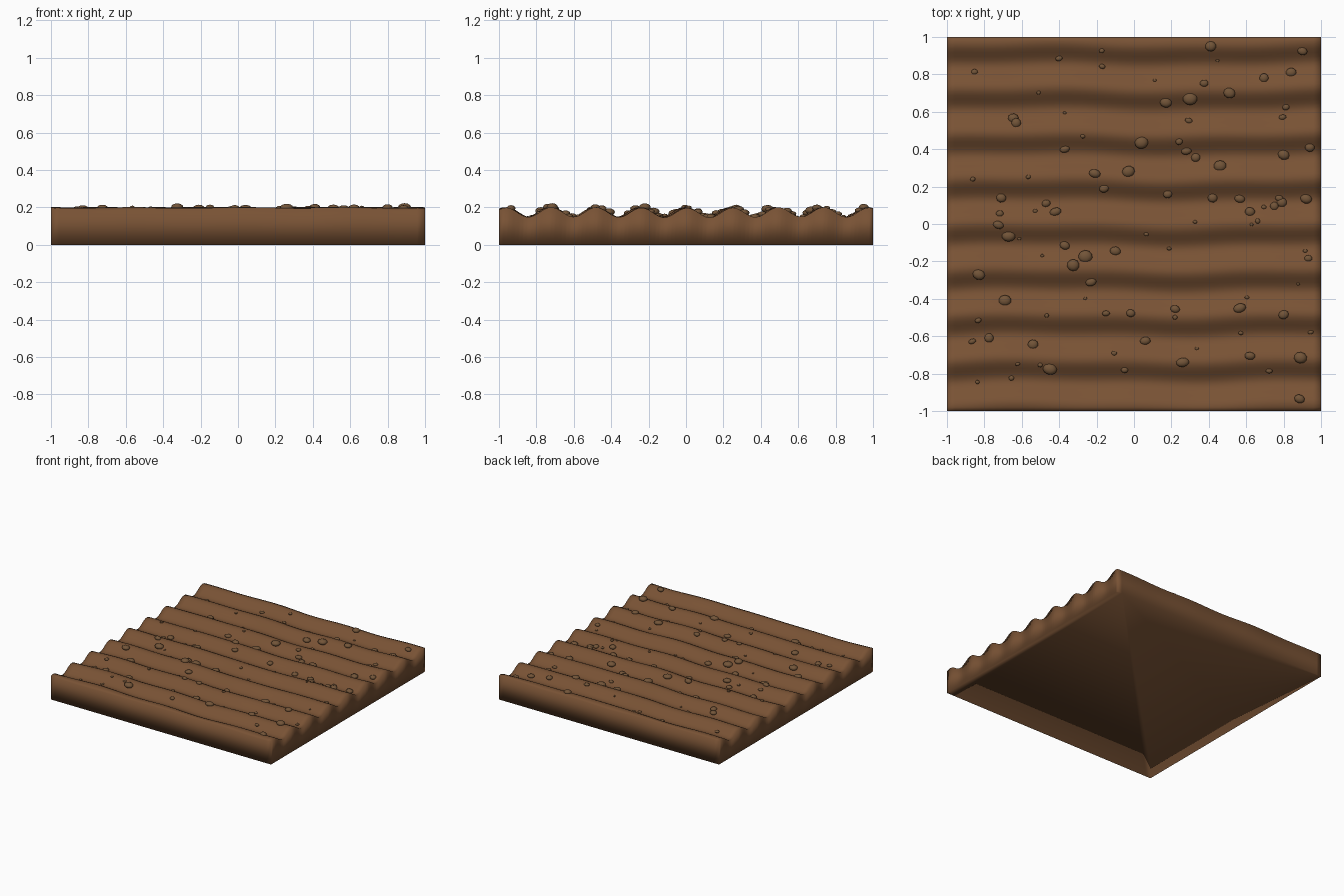
import bpy, bmesh, math, random
from mathutils import Matrix

if "Cube" in bpy.data.objects:
    bpy.data.objects.remove(bpy.data.objects["Cube"])
random.seed(4)


def material(name, colour):
    m = bpy.data.materials.new(name)
    m.diffuse_color = (*colour, 1)
    m.use_nodes = True
    m.node_tree.nodes["Principled BSDF"].inputs["Base Color"].default_value = m.diffuse_color
    return m


SOIL = material("soil_brown", (0.19, 0.085, 0.035))
STONE = material("pebble_brown", (0.17, 0.09, 0.04))


# Furrows run along x and meander slightly
def height(x, y):
    phase = 26 * y + 0.2 * math.sin(4 * x + 0.6) + 0.12 * math.sin(9 * x + 2 * y)
    return 0.173 + 0.026 * math.cos(phase) + 0.002 * math.sin(11 * x + 5 * y)


def finish(bm, name, mat):
    bmesh.ops.recalc_face_normals(bm, faces=bm.faces)
    me = bpy.data.meshes.new(name)
    bm.to_mesh(me)
    bm.free()
    me.materials.append(mat)
    me.shade_smooth()
    ob = bpy.data.objects.new(name, me)
    bpy.context.collection.objects.link(ob)
    return ob


# Soil block: rippled top, straight walls, flat underside
bm = bmesh.new()
bmesh.ops.create_grid(bm, x_segments=48, y_segments=96, size=1)
border = [e for e in bm.edges if e.is_boundary]
ext = bmesh.ops.extrude_edge_only(bm, edges=border)["geom"]
base = {g for g in ext if isinstance(g, bmesh.types.BMVert)}
for v in bm.verts:
    v.co.z = 0 if v in base else height(v.co.x, v.co.y)
bmesh.ops.contextual_create(bm, geom=[g for g in ext if isinstance(g, bmesh.types.BMEdge)])
finish(bm, "ploughed_soil", SOIL)

# Large pebbles: x, y, radius
big = [
    (-.21, .27, .03), (-.03, .28, .031), (.04, .435, .036), (.3, .67, .036), (.17, .65, .03),
    (.51, .70, .028), (.84, .81, .025), (.695, .78, .026), (.9, .925, .024), (.41, .95, .03),
    (-.645, .565, .026), (-.63, .54, .027), (-.37, .4, .024), (.46, .31, .031), (.28, .39, .025),
    (.33, .355, .024), (.8, .37, .03), (.94, .41, .027), (.92, .135, .028), (.79, .115, .027),
    (.75, .095, .024), (.62, .065, .028), (.565, .135, .026), (.42, .14, .025), (.18, .16, .025),
    (-.16, .19, .025), (-.42, .065, .029), (-.47, .11, .024), (-.71, .14, .026), (-.725, -.005, .026),
    (-.67, -.065, .035), (-.83, -.27, .03), (-.69, -.41, .034), (-.37, -.115, .025), (-.325, -.22, .033),
    (-.26, -.175, .035), (-.1, -.145, .027), (-.23, -.31, .026), (-.54, -.645, .028), (-.45, -.775, .036),
    (.06, -.625, .026), (.22, -.455, .027), (.565, -.45, .031), (.89, -.715, .034), (.62, -.705, .027),
    (.26, -.74, .031), (.885, -.935, .028), (-.775, -.61, .026), (.8, -.485, .025)]
# Small pebbles are scattered over the rest
small = [(random.uniform(-.95, .95), random.uniform(-.95, .95), random.uniform(.009, .021))
         for _ in range(48)]

bm = bmesh.new()
for x, y, r in big + small:
    wide = random.uniform(0.95, 1.15)
    deep = random.uniform(0.75, 1.0)
    m = (Matrix.Translation((x, y, height(x, y) + 0.1 * r))
         @ Matrix.Rotation(random.uniform(-.4, .4), 4, 'Z')
         @ Matrix.Diagonal((r * wide, r * deep, r * 0.6, 1)))
    bmesh.ops.create_icosphere(bm, subdivisions=2, radius=1, matrix=m)
finish(bm, "pebbles", STONE)
